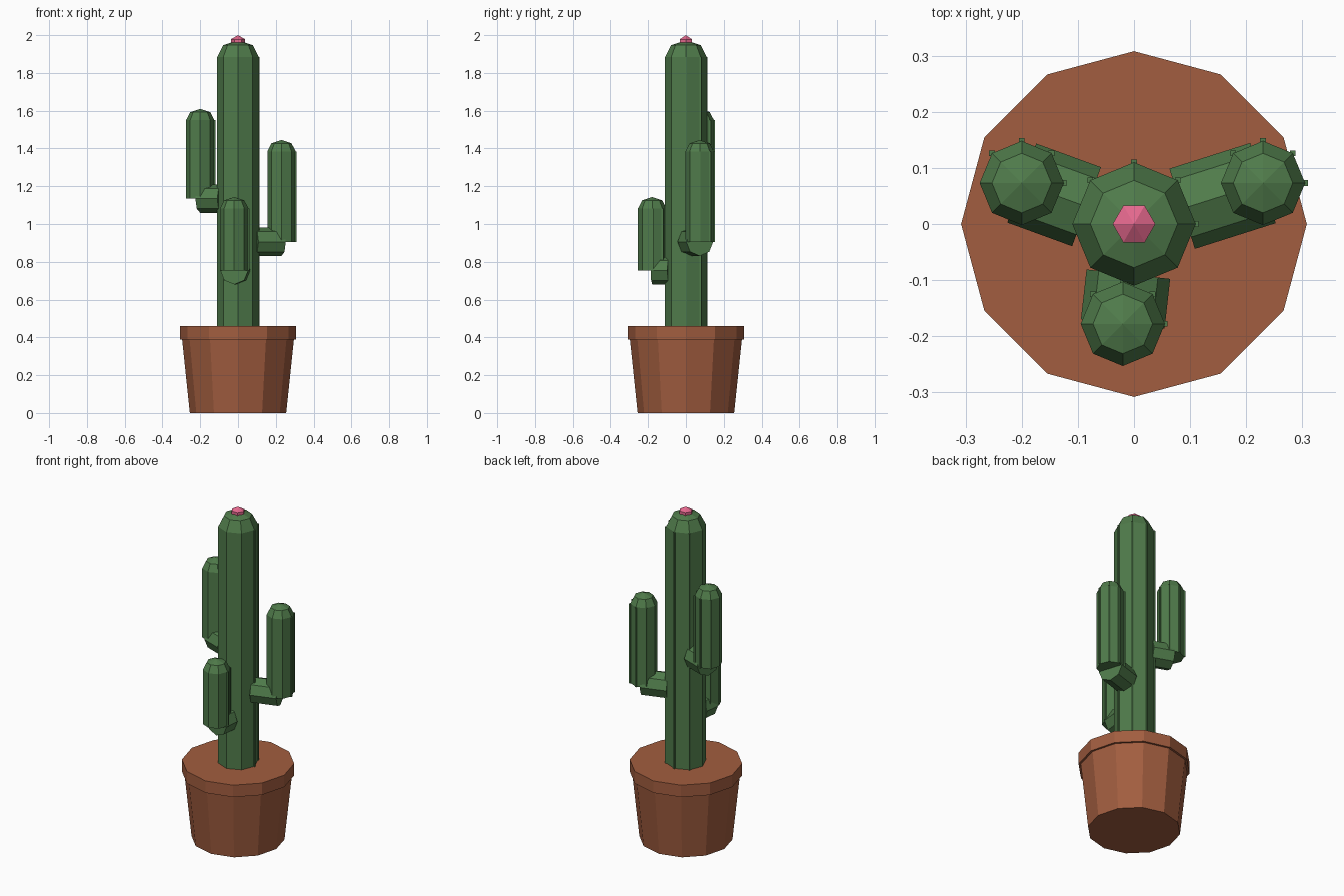
import bpy, bmesh
from math import sin, cos, pi, hypot, radians
from mathutils import Matrix, Vector

if "Cube" in bpy.data.objects:
    bpy.data.objects.remove(bpy.data.objects["Cube"])


def material(name, rgb):
    m = bpy.data.materials.new(name)
    m.diffuse_color = (*rgb, 1)
    m.use_nodes = True
    m.node_tree.nodes["Principled BSDF"].inputs["Base Color"].default_value = m.diffuse_color
    return m


GREEN = material("cactus_green", (0.08, 0.2, 0.07))
CLAY = material("terracotta", (0.36, 0.11, 0.05))
PINK = material("flower_pink", (0.78, 0.14, 0.27))


def finish(name, bm, mat):
    bmesh.ops.recalc_face_normals(bm, faces=bm.faces)
    me = bpy.data.meshes.new(name)
    bm.to_mesh(me)
    bm.free()
    me.materials.append(mat)
    ob = bpy.data.objects.new(name, me)
    bpy.context.collection.objects.link(ob)
    return ob


def lathe(name, profile, sides, mat, x=0, y=0):
    """Faceted solid of (radius, z) rings; a zero radius makes a point."""
    bm = bmesh.new()
    rings = []
    for r, z in profile:
        n = sides if r else 1
        rings.append([bm.verts.new((x + r * cos(2 * pi * i / sides),
                                    y + r * sin(2 * pi * i / sides), z)) for i in range(n)])
    for a, b in zip(rings, rings[1:]):
        for i in range(sides):
            j = (i + 1) % sides
            if len(b) == 1:
                bm.faces.new((a[i], a[j], b[0]))
            elif len(a) == 1:
                bm.faces.new((a[0], b[j], b[i]))
            else:
                bm.faces.new((a[i], a[j], b[j], b[i]))
    for ring in (rings[0], rings[-1]):
        if len(ring) > 1:
            bm.faces.new(ring)
    return finish(name, bm, mat)


def stem(name, x, y, r, z0, z1):
    """Octagonal column with a low dome and ribs on its rear edges."""
    h = 0.8 * r
    lathe(name, [(r, z0), (r, z1), (r * 0.707, z1 + h * 0.707), (0, z1 + h)], 8, GREEN, x, y)
    bm = bmesh.new()
    for i in range(4):
        a = i * pi / 4
        m = (Matrix.Translation((x + r * cos(a), y + r * sin(a), (z0 + z1) / 2))
             @ Matrix.Diagonal((0.01, 0.01, z1 - z0, 1)))
        bmesh.ops.create_cube(bm, size=1, matrix=m)
    finish(name + "_ribs", bm, GREEN)


def elbow(name, x, y, z, r=0.075, start=0.09):
    """Horizontal octagonal branch from the trunk to an arm's axis."""
    d = hypot(x, y)
    u = Vector((x / d, y / d, 0))
    bm = bmesh.new()
    bmesh.ops.create_cone(bm, cap_ends=True, segments=8, radius1=r, radius2=r, depth=d - start,
                          matrix=Matrix.Translation(u * (d + start) / 2 + Vector((0, 0, z)))
                          @ u.to_track_quat('Z', 'Y').to_matrix().to_4x4())
    finish(name, bm, GREEN)


# Pot and rim
lathe("pot", [(0.255, 0), (0.297, 0.4)], 12, CLAY)
lathe("pot_rim", [(0.308, 0.388), (0.308, 0.46)], 12, CLAY)

# Trunk
stem("trunk", 0, 0, 0.11, 0.44, 1.885)

# Arms: x, y, bottom, top of the straight part
for side, x, y, z0, z1 in (("right", 0.23, 0.073, 0.906, 1.385),
                           ("left", -0.2, 0.073, 1.134, 1.55),
                           ("front", -0.02, -0.178, 0.755, 1.083)):
    stem(side + "_arm", x, y, 0.075, z0, z1)
    elbow(side + "_elbow", x, y, z0)

# Flower
lathe("flower", [(0, 1.912), (0.038, 1.934), (0.038, 1.978), (0, 2.0)], 6, PINK)
